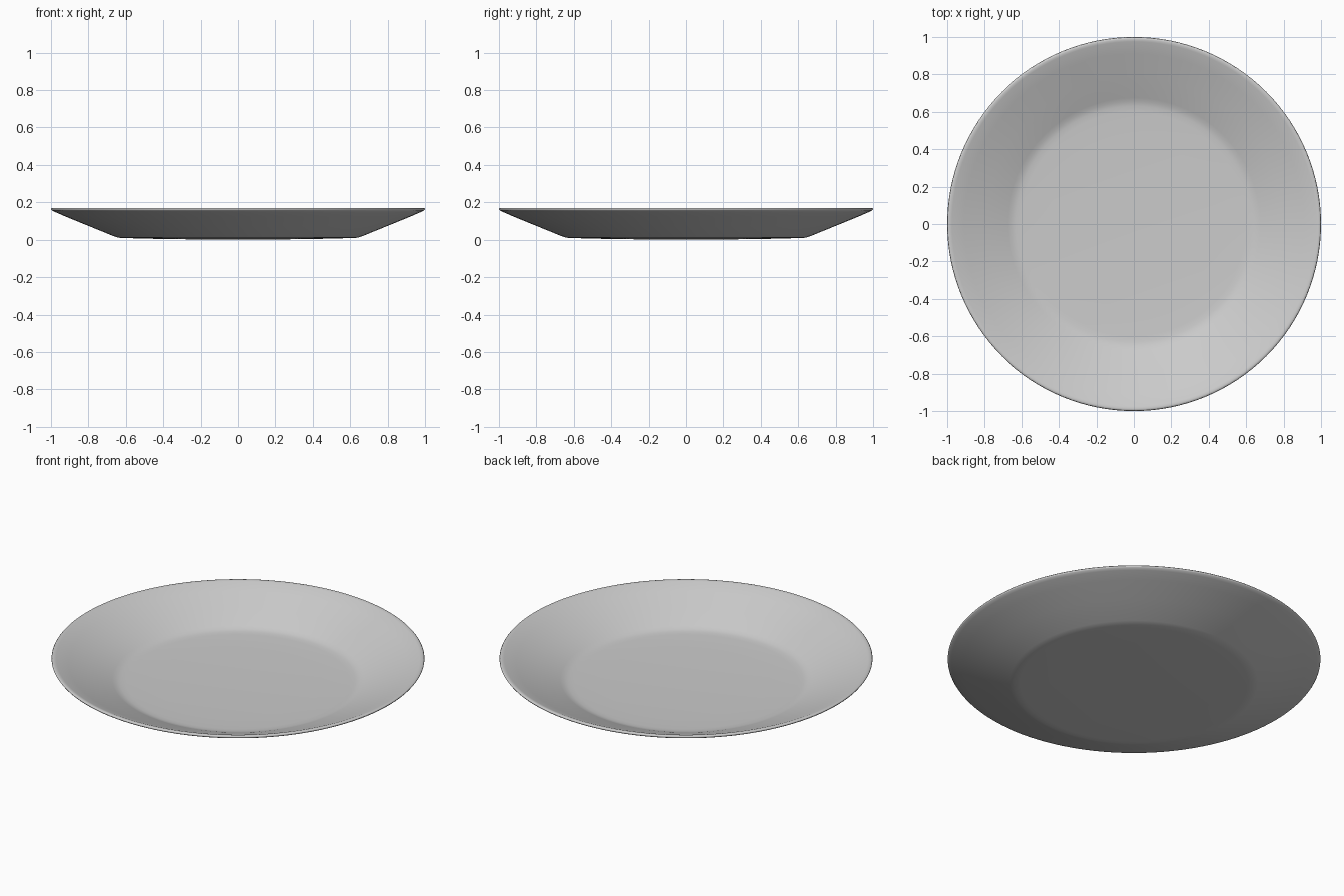
import bpy, bmesh, math

if "Cube" in bpy.data.objects:
    bpy.data.objects.remove(bpy.data.objects["Cube"])

# Closed plate profile (radius, height): underside, rolled rim, inner face
profile = [
    (0.0, 0.0), (0.25, 0.002), (0.45, 0.005), (0.61, 0.009), (0.64, 0.011), (0.665, 0.019),
    (0.80, 0.074), (0.92, 0.123), (0.98, 0.149), (0.995, 0.157),
    (1.0, 0.164), (0.996, 0.169), (0.987, 0.170), (0.975, 0.167),
    (0.91, 0.140), (0.79, 0.091), (0.675, 0.043), (0.655, 0.034), (0.63, 0.029),
    (0.60, 0.027), (0.45, 0.023), (0.25, 0.020), (0.0, 0.018),
]

# Spin the profile around z
bm = bmesh.new()
verts = [bm.verts.new((r, 0, z)) for r, z in profile]
edges = [bm.edges.new(pair) for pair in zip(verts, verts[1:])]
bmesh.ops.spin(bm, geom=verts + edges, cent=(0, 0, 0), axis=(0, 0, 1),
               angle=math.tau, steps=128, use_duplicate=False)
bmesh.ops.remove_doubles(bm, verts=bm.verts[:], dist=0.0003)
bmesh.ops.recalc_face_normals(bm, faces=bm.faces[:])

mesh = bpy.data.meshes.new("plate")
bm.to_mesh(mesh)
bm.free()
plate = bpy.data.objects.new("plate", mesh)
bpy.context.collection.objects.link(plate)

# Smooth shading
for poly in mesh.polygons:
    poly.use_smooth = True
